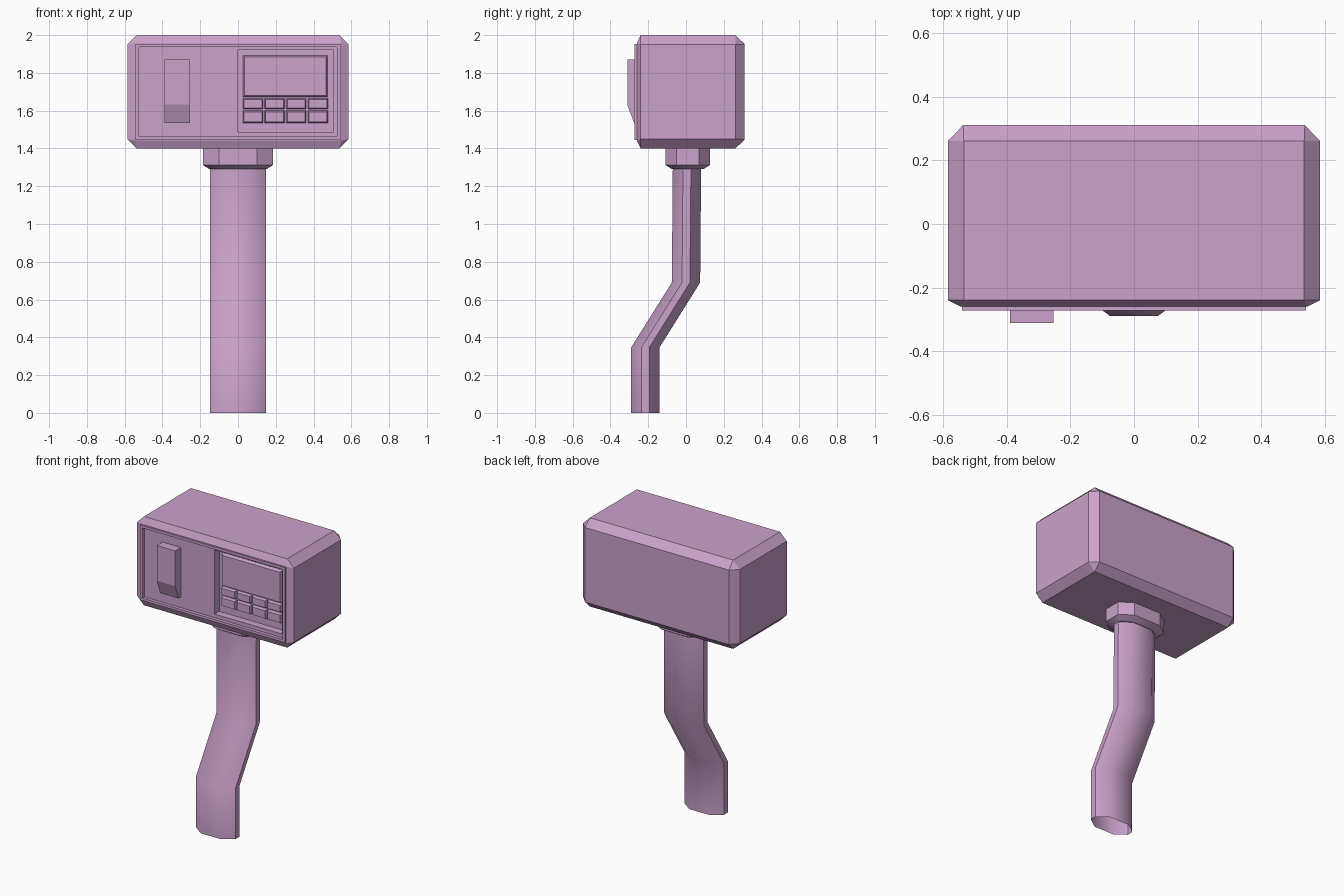
import bpy, bmesh, math
from mathutils import Vector

if "Cube" in bpy.data.objects:
    bpy.data.objects.remove(bpy.data.objects["Cube"])

mat = bpy.data.materials.new("lilac")
mat.diffuse_color = (0.6, 0.36, 0.6, 1)
mat.use_nodes = True
mat.node_tree.nodes["Principled BSDF"].inputs["Base Color"].default_value = mat.diffuse_color


def octagon(hw, hh, cx, cy):
    """Rectangle outline with cut corners (cx, cy = size of each cut)."""
    a, b = hw - cx, hh - cy
    return [(hw, -b), (hw, b), (a, hh), (-a, hh), (-hw, b), (-hw, -b), (-a, -hh), (a, -hh)]


def loft(name, rings, caps=(True, True), smooth=None):
    """Skin a list of rings of 3D points."""
    bm = bmesh.new()
    rows = [[bm.verts.new(p) for p in ring] for ring in rings]
    for r, s in zip(rows, rows[1:]):
        for i in range(len(r)):
            j = (i + 1) % len(r)
            bm.faces.new((r[i], r[j], s[j], s[i]))
    if caps[0]:
        bm.faces.new(rows[0])
    if caps[1]:
        bm.faces.new(rows[-1])
    bmesh.ops.remove_doubles(bm, verts=bm.verts, dist=1e-4)
    bmesh.ops.recalc_face_normals(bm, faces=bm.faces)
    me = bpy.data.meshes.new(name)
    bm.to_mesh(me)
    bm.free()
    me.materials.append(mat)
    ob = bpy.data.objects.new(name, me)
    bpy.context.collection.objects.link(ob)
    if smooth:
        bpy.ops.object.select_all(action='DESELECT')
        ob.select_set(True)
        bpy.context.view_layer.objects.active = ob
        bpy.ops.object.shade_smooth_by_angle(angle=math.radians(smooth))
    return ob


def block(name, x0, x1, z0, z1, back, front, taper=0.0):
    """Box facing -y whose front is inset by taper."""
    def rect(y, t):
        return [(x0 + t, y, z0 + t), (x1 - t, y, z0 + t), (x1 - t, y, z1 - t), (x0 + t, y, z1 - t)]
    return loft(name, [rect(back, 0), rect(front, taper)])


# Head: chamfered housing, raised rim and sunken front panel (y, half width, half height, corner cut)
head_rings = [(0.311, 0.538, 0.252, 0), (0.262, 0.586, 0.30, 0.05), (-0.24, 0.586, 0.30, 0.05),
              (-0.26, 0.546, 0.258, 0), (-0.26, 0.542, 0.254, 0), (-0.272, 0.542, 0.254, 0),
              (-0.272, 0.524, 0.237, 0), (-0.25, 0.524, 0.237, 0)]
head = loft("meter_head", [[(x, y, 1.7 + z) for x, z in octagon(w, h, c, c)] for y, w, h, c in head_rings])

# Recess for the display half
cutter = block("recess_cutter", 0.0, 0.505, 1.487, 1.92, -0.20, -0.262)
cutter.hide_render = True
cutter.hide_viewport = False
mod = head.modifiers.new("recess", 'BOOLEAN')
mod.operation = 'DIFFERENCE'
mod.solver = 'EXACT'
mod.object = cutter
bpy.context.view_layer.objects.active = head
bpy.ops.object.modifier_apply(modifier=mod.name)
bpy.data.objects.remove(cutter)

# Display and two rows of buttons
block("display", 0.025, 0.477, 1.67, 1.893, -0.195, -0.22, 0.01)
for row, (z0, z1) in enumerate([(1.534, 1.601), (1.607, 1.666)]):
    for col in range(4):
        x = 0.025 + col * 0.1145
        block(f"button_{row}_{col}", x, x + 0.1085, z0, z1, -0.195, -0.22, 0.007)

# Switch on the left: side profile with a slanted lower end
profile = [(-0.245, 1.535), (-0.275, 1.535), (-0.311, 1.632), (-0.311, 1.87), (-0.245, 1.87)]
loft("switch", [[(x, y, z) for y, z in profile] for x in (-0.39, -0.253)])

# Collar under the head
loft("collar", [[(x, 0.009 + y, z) for x, y in octagon(w, d, 0.45 * w, 0.5 * d)]
                for z, w, d in [(1.29, 0.15, 0.082), (1.312, 0.185, 0.118), (1.405, 0.185, 0.118)]],
     smooth=30)

# Cranked post, open at the bottom
post = [(0.0, -0.215), (0.347, -0.215), (0.69, 0.0), (1.30, 0.005)]
loft("post", [[(x, yc + y, z) for x, y in octagon(0.148, 0.075, 0.073, 0.054)] for z, yc in post],
     caps=(False, True), smooth=42)
